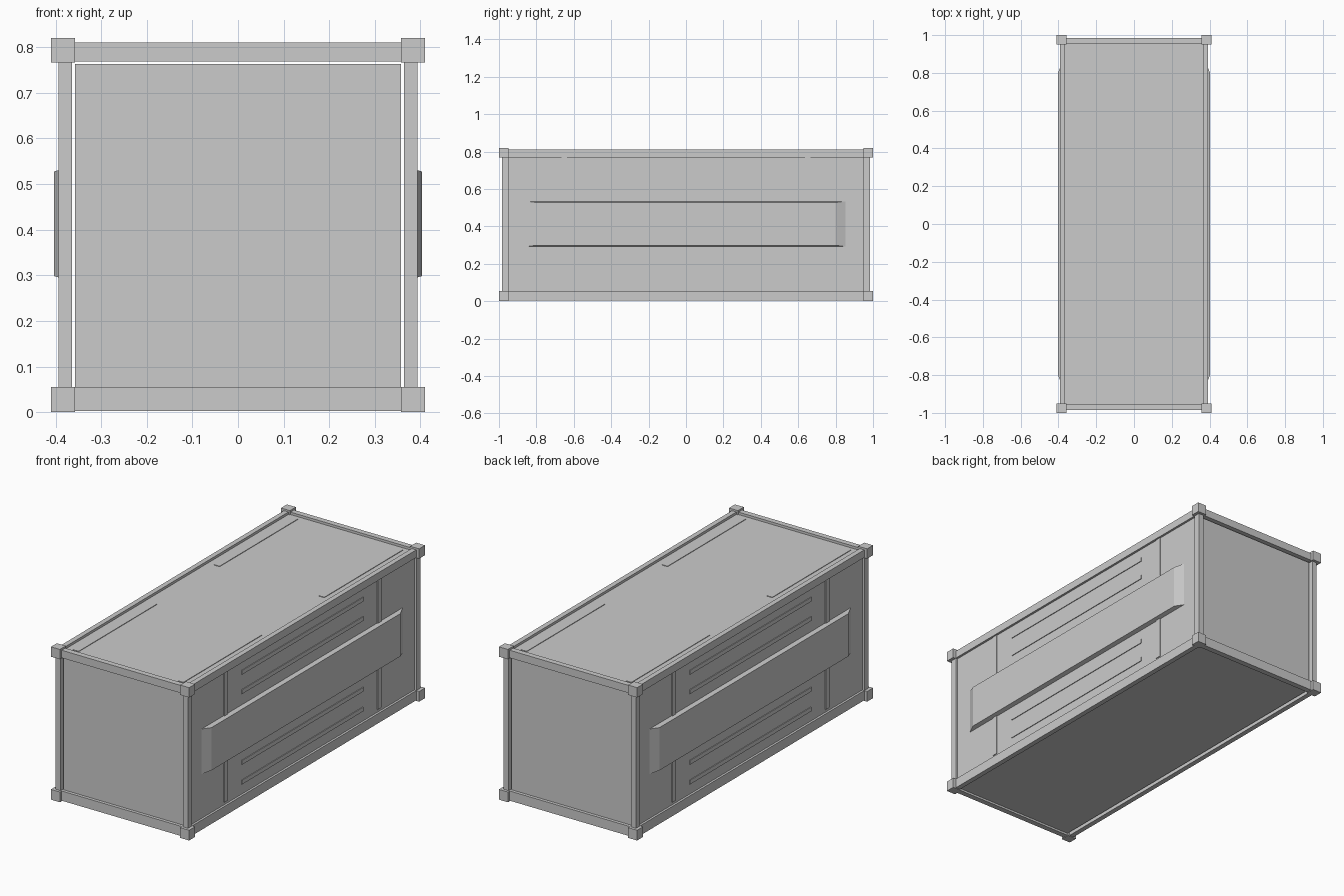
import bpy
import bmesh

if "Cube" in bpy.data.objects:
    bpy.data.objects.remove(bpy.data.objects["Cube"], do_unlink=True)

grey = bpy.data.materials.new("light_grey_metal")
grey.use_nodes = True
colour = (0.6, 0.6, 0.6, 1)
grey.diffuse_color = colour
grey.node_tree.nodes["Principled BSDF"].inputs["Base Color"].default_value = colour


def finish(name, bm):
    bmesh.ops.recalc_face_normals(bm, faces=bm.faces)
    mesh = bpy.data.meshes.new(name)
    bm.to_mesh(mesh)
    bm.free()
    mesh.materials.append(grey)
    obj = bpy.data.objects.new(name, mesh)
    bpy.context.collection.objects.link(obj)
    return obj


def box(name, x, y, z):
    """Box from (low, high) ranges on each axis."""
    bm = bmesh.new()
    bmesh.ops.create_cube(bm, size=1)
    for v in bm.verts:
        v.co = [(a + b) / 2 + c * (b - a) for (a, b), c in zip((x, y, z), v.co)]
    return finish(name, bm)


def span(a, b, sign):
    return tuple(sorted((a * sign, b * sign)))


# Inner body, with narrow gaps to the frame, and the roof sheet
box("inner_body", (-0.357, 0.357), (-0.968, 0.968), (0.014, 0.763))
box("roof_panel", (-0.37, 0.37), (-0.955, 0.955), (0.77, 0.797))

SIDES = ((1, "left"), (-1, "right"))
ENDS = ((-1, "front"), (1, "back"))
RAILS = (("bottom", (0.003, 0.055)), ("top", (0.769, 0.81)))

# End rails
for e, end in ENDS:
    for level, z in RAILS:
        box(f"{end}_{level}_rail", (-0.36, 0.36), span(0.955, 0.985, e), z)

for s, side in SIDES:
    # Side sheet and long rails
    box(f"{side}_panel", span(0.368, 0.381, s), (-0.955, 0.955), (0.05, 0.775))
    for level, z in RAILS:
        box(f"{side}_{level}_rail", span(0.366, 0.393, s), (-0.955, 0.955), z)

    # Corner posts and corner castings
    for e, end in ENDS:
        box(f"{end}_{side}_post", span(0.364, 0.393, s),
            span(0.95, 0.985, e), (0.05, 0.77))
        for level, z in (("bottom", (0, 0.055)), ("top", (0.767, 0.82))):
            box(f"{end}_{side}_{level}_corner", span(0.357, 0.41, s),
                span(0.95, 1, e), z)

        # Upright ribs above and below the raised band, and roof strips
        for level, z in (("lower", (0.07, 0.3)), ("upper", (0.52, 0.772))):
            box(f"{end}_{side}_{level}_rib", span(0.379, 0.385, s),
                span(0.635, 0.665, e), z)
        box(f"{end}_{side}_roof_strip", span(0.295, 0.327, s),
            span(0.265, 0.93, e), (0.795, 0.8))

    # Long horizontal ribs
    for i, z in enumerate((0.12, 0.226, 0.605, 0.709)):
        box(f"{side}_long_rib_{i + 1}", span(0.379, 0.385, s),
            (-0.515, 0.515), (z - 0.011, z + 0.011))

    # Raised band with tapered ends
    band = box(f"{side}_raised_band", span(0.378, 0.403, s),
               (-0.86, 0.86), (0.291, 0.535))
    for v in band.data.vertices:
        if abs(v.co.x) > 0.4:
            v.co.y *= 0.80 / 0.86
            v.co.z = 0.413 + (v.co.z - 0.413) * 0.94
